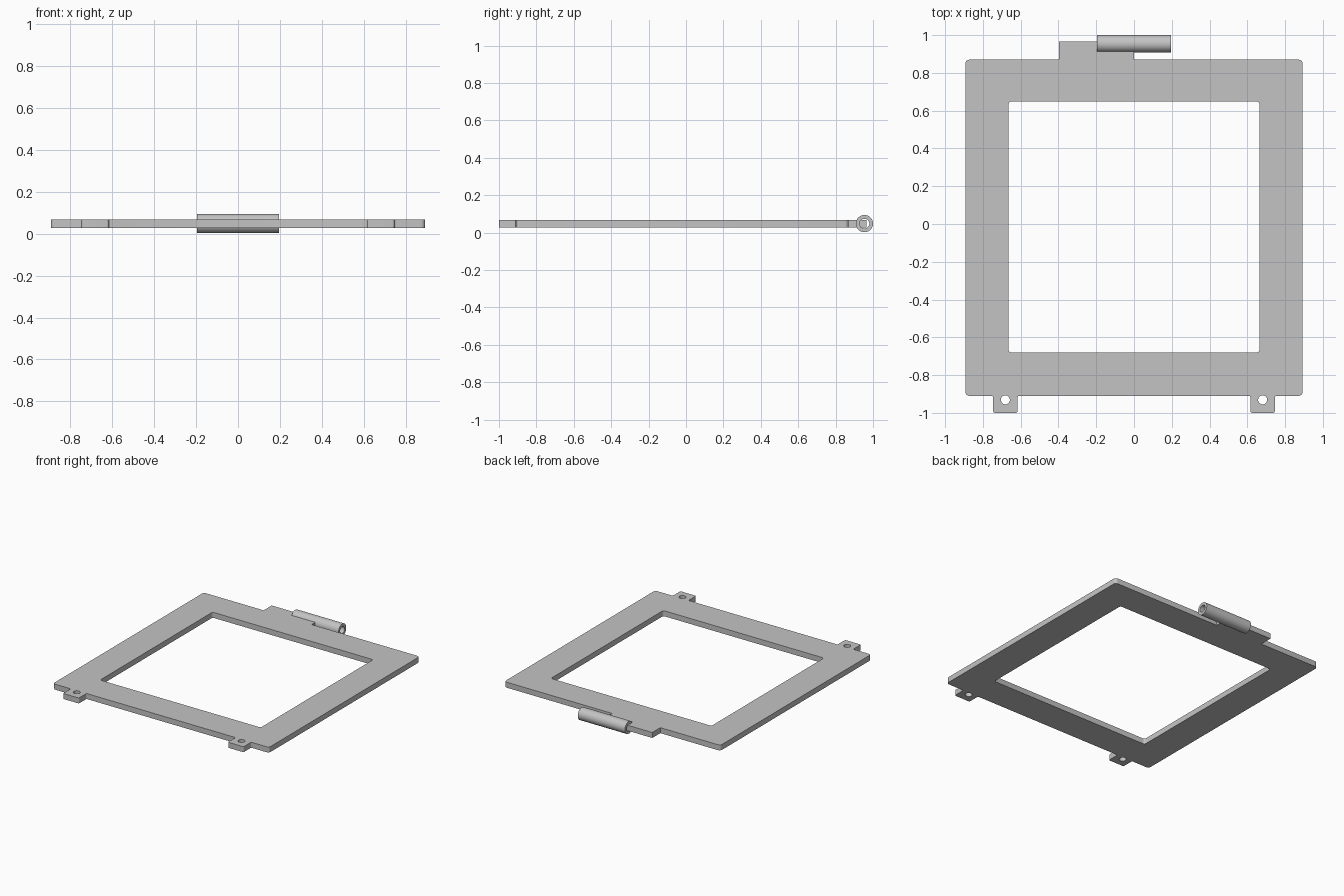
import bpy, bmesh, math
from mathutils import Vector

if "Cube" in bpy.data.objects:
    bpy.data.objects.remove(bpy.data.objects["Cube"])

grey = bpy.data.materials.new("light_grey")
grey.diffuse_color = (0.55, 0.55, 0.55, 1)
grey.use_nodes = True
grey.node_tree.nodes["Principled BSDF"].inputs["Base Color"].default_value = grey.diffuse_color


def rounded(corners, steps=5):
    """Outline from (x, y, radius) corners, with an arc at each rounded corner."""
    out = []
    for i, (x, y, r) in enumerate(corners):
        p = Vector((x, y))
        if r == 0:
            out.append(p)
            continue
        a = (Vector(corners[i - 1][:2]) - p).normalized()
        b = (Vector(corners[(i + 1) % len(corners)][:2]) - p).normalized()
        for k in range(steps + 1):
            t = k / steps * math.pi / 2
            out.append(p + a * r * (1 - math.sin(t)) + b * r * (1 - math.cos(t)))
    return out


def circle(x, y, r, n):
    return [Vector((x + r * math.cos(2 * math.pi * k / n),
                    y + r * math.sin(2 * math.pi * k / n))) for k in range(n)]


def extruded(name, outlines, depth, location, rotation=(0, 0, 0)):
    """Solid from a filled flat profile; inner outlines become holes."""
    cu = bpy.data.curves.new(name, 'CURVE')
    cu.dimensions = '2D'
    cu.fill_mode = 'BOTH'
    cu.extrude = depth / 2
    for pts in outlines:
        s = cu.splines.new('POLY')
        s.points.add(len(pts) - 1)
        for q, p in zip(s.points, pts):
            q.co = (p.x, p.y, 0, 1)
        s.use_cyclic_u = True
    ob = bpy.data.objects.new(name, cu)
    ob.location, ob.rotation_euler = location, rotation
    bpy.context.collection.objects.link(ob)
    bpy.ops.object.select_all(action='DESELECT')
    ob.select_set(True)
    bpy.context.view_layer.objects.active = ob
    bpy.ops.object.convert(target='MESH')
    ob = bpy.context.object
    ob.name = name
    bm = bmesh.new()
    bm.from_mesh(ob.data)
    bmesh.ops.remove_doubles(bm, verts=bm.verts, dist=1e-5)
    bmesh.ops.recalc_face_normals(bm, faces=bm.faces)
    bm.to_mesh(ob.data)
    bm.free()
    ob.data.materials.clear()
    ob.data.materials.append(grey)
    bpy.ops.object.shade_smooth_by_angle(angle=math.radians(30))
    return ob


MID = 0.048  # height of the plate and barrel centre

# Frame plate: rounded border, two front lugs and the rear hinge leaf
W, F, B = 0.893, -0.91, 0.87
outer = rounded([
    (-W, F, 0.022),
    (-0.746, F, 0.008), (-0.746, -1.0, 0.01), (-0.616, -1.0, 0.01), (-0.616, F, 0.008),
    (0.616, F, 0.008), (0.616, -1.0, 0.01), (0.746, -1.0, 0.01), (0.746, F, 0.008),
    (W, F, 0.022), (W, B, 0.022),
    (0, B, 0), (0, 0.965, 0), (-0.397, 0.965, 0), (-0.397, B, 0),
    (-W, B, 0.022)])
window = rounded([(-0.664, -0.68, 0.015), (0.664, -0.68, 0.015),
                  (0.664, 0.648, 0.015), (-0.664, 0.648, 0.015)])
lug_holes = [circle(s * 0.681, -0.931, 0.024, 32) for s in (-1, 1)]
extruded("frame_plate", [outer, window] + lug_holes, 0.041, (0, 0, MID))

# Hollow hinge barrel lying along x
extruded("hinge_barrel", [circle(0, 0, 0.046, 48), circle(0, 0, 0.026, 48)],
         0.39, (0, 0.954, MID), (0, math.pi / 2, 0))
